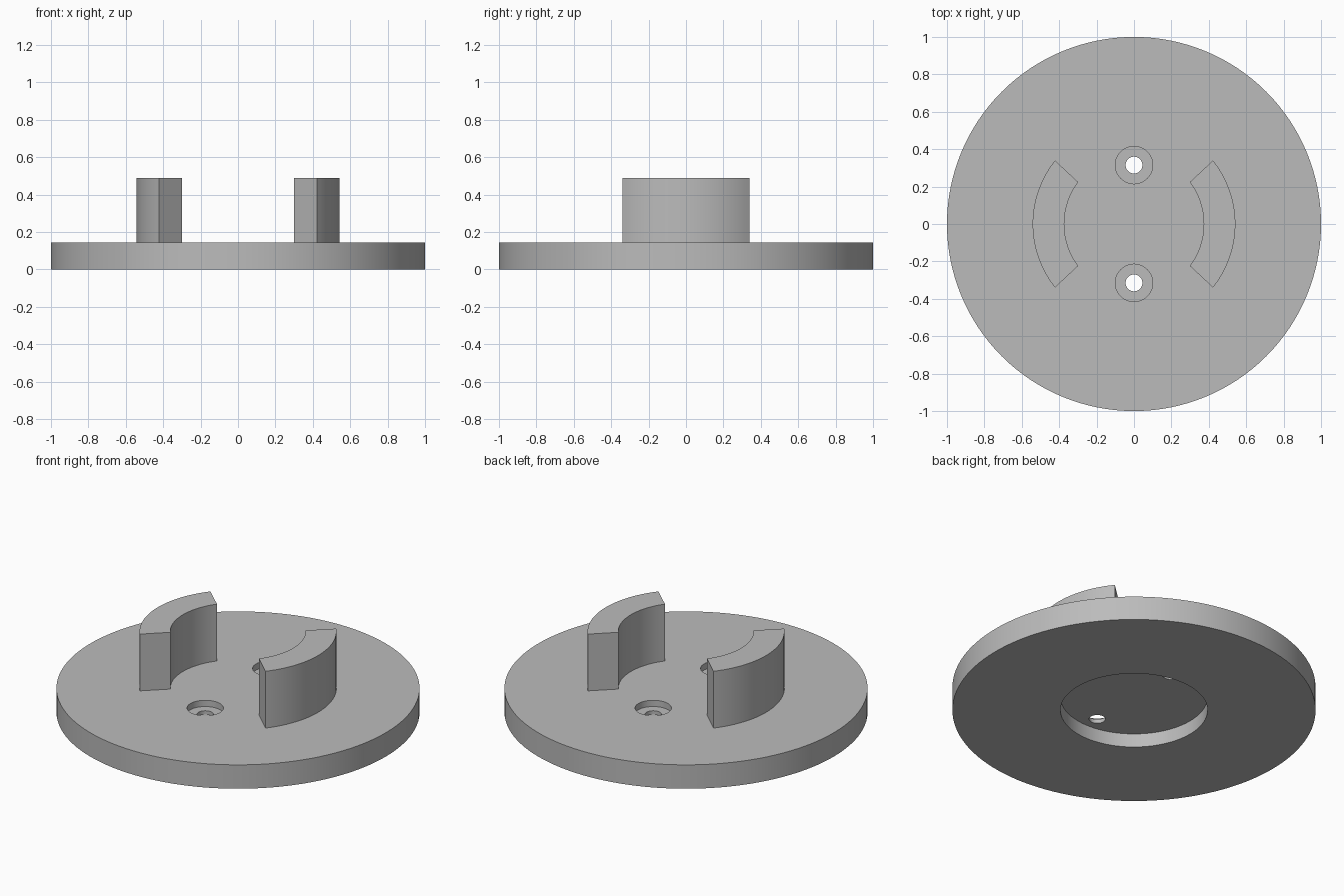
import bpy, bmesh, math

cube = bpy.data.objects.get("Cube")
if cube:
    bpy.data.objects.remove(cube, do_unlink=True)

BASE_TOP, POST_TOP = 0.145, 0.49

grey = bpy.data.materials.new("plain_grey")
grey.use_nodes = True
colour = (0.5, 0.5, 0.5, 1)
grey.diffuse_color = colour
grey.node_tree.nodes["Principled BSDF"].inputs["Base Color"].default_value = colour


def cylinder(name, radius, z0, z1, y=0, sides=64):
    bpy.ops.mesh.primitive_cylinder_add(vertices=sides, radius=radius, depth=z1 - z0,
                                        location=(0, y, (z0 + z1) / 2))
    obj = bpy.context.object
    obj.name = name
    obj.data.materials.append(grey)
    return obj


def smooth(obj):
    bpy.ops.object.select_all(action='DESELECT')
    obj.select_set(True)
    bpy.context.view_layer.objects.active = obj
    bpy.ops.object.shade_smooth_by_angle(angle=math.radians(30))


def arc(radius, half_angle, steps=24):
    angles = [half_angle * (2 * i / steps - 1) for i in range(steps + 1)]
    return [(radius * math.cos(a), radius * math.sin(a)) for a in angles]


# Base disc with underside recess and two counterbored screw holes
disc = cylinder("base_disc", 1, 0, BASE_TOP, sides=128)
cutters = [cylinder("recess_cutter", 0.405, -0.1, 0.083, sides=96)]
for side, y in (("front", -0.315), ("back", 0.315)):
    cutters.append(cylinder(side + "_counterbore_cutter", 0.1, 0.107, 0.3, y))
    cutters.append(cylinder(side + "_hole_cutter", 0.045, -0.2, 0.4, y))
for cutter in cutters:
    mod = disc.modifiers.new(cutter.name, 'BOOLEAN')
    mod.operation = 'DIFFERENCE'
    mod.solver = 'EXACT'
    mod.object = cutter
    bpy.context.view_layer.objects.active = disc
    bpy.ops.object.modifier_apply(modifier=mod.name)
    bpy.data.objects.remove(cutter, do_unlink=True)
smooth(disc)

# Curved posts: arc segments extruded up, ends cut at 45 degrees
for name, sign in (("left_curved_post", 1), ("right_curved_post", -1)):
    outline = arc(0.542, math.radians(38.8)) + arc(0.373, math.radians(36.9))[::-1]
    bm = bmesh.new()
    face = bm.faces.new([bm.verts.new((sign * x, y, BASE_TOP)) for x, y in outline])
    top = bmesh.ops.extrude_face_region(bm, geom=[face])["geom"]
    bmesh.ops.translate(bm, vec=(0, 0, POST_TOP - BASE_TOP),
                        verts=[v for v in top if isinstance(v, bmesh.types.BMVert)])
    bmesh.ops.recalc_face_normals(bm, faces=bm.faces)
    mesh = bpy.data.meshes.new(name)
    bm.to_mesh(mesh)
    bm.free()
    mesh.materials.append(grey)
    post = bpy.data.objects.new(name, mesh)
    bpy.context.collection.objects.link(post)
    smooth(post)
